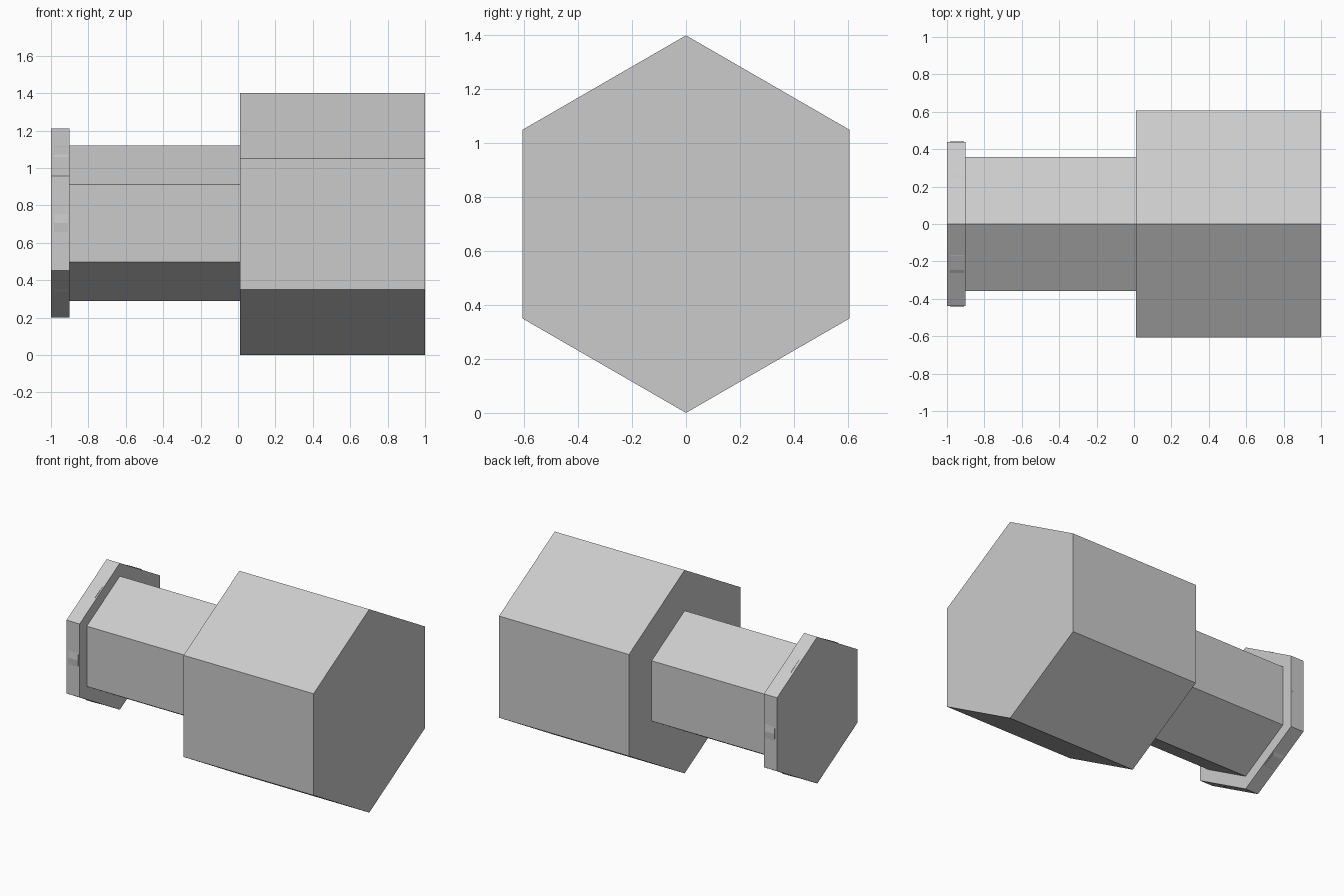
import bpy, bmesh
from math import cos, sin, tau

if "Cube" in bpy.data.objects:
    bpy.data.objects.remove(bpy.data.objects["Cube"])


def prism_x(name, x0, x1, radius, zc, sides=6):
    """Capped prism along x with one corner pointing straight up."""
    bm = bmesh.new()
    rings = []
    for x in (x0, x1):
        rings.append([bm.verts.new((x, radius * sin(tau * i / sides),
                                    zc + radius * cos(tau * i / sides)))
                      for i in range(sides)])
    a, b = rings
    bm.faces.new(a)
    bm.faces.new(b[::-1])
    for i in range(sides):
        j = (i + 1) % sides
        bm.faces.new((a[i], a[j], b[j], b[i]))
    bmesh.ops.recalc_face_normals(bm, faces=bm.faces)
    mesh = bpy.data.meshes.new(name)
    bm.to_mesh(mesh)
    bm.free()
    obj = bpy.data.objects.new(name, mesh)
    bpy.context.collection.objects.link(obj)
    return obj


# Large hexagonal head
prism_x("hex_head", 0.01, 1.0, 0.70, 0.70)
# Narrower hexagonal shank
prism_x("hex_shank", -0.905, 0.01, 0.415, 0.705)
# Thin hexagonal end flange
prism_x("end_flange", -1.0, -0.90, 0.505, 0.705)
# Round core that just breaks through the flats of the flange
prism_x("flange_core", -0.983, -0.91, 0.442, 0.705, 32)
